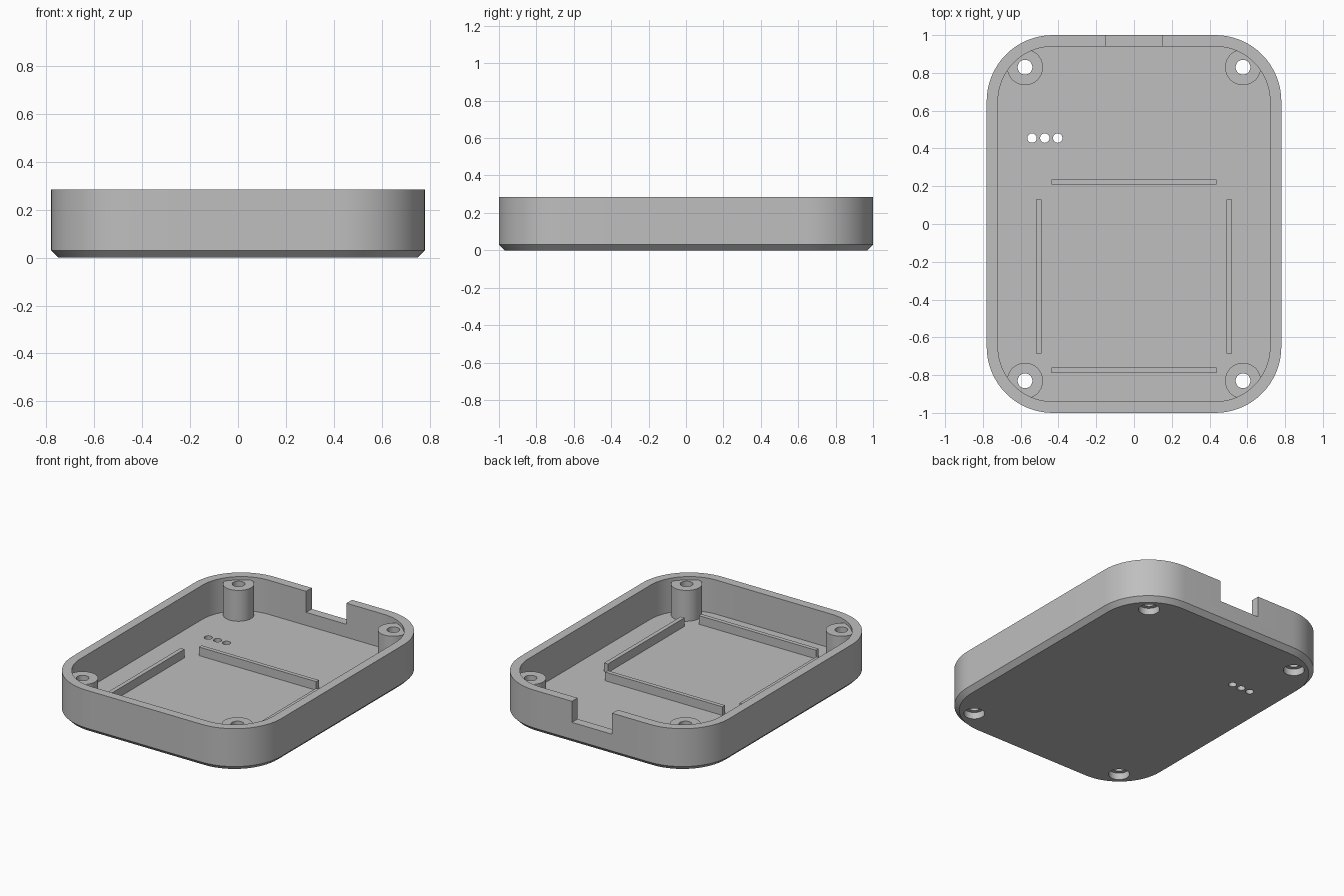
import bpy, bmesh, math
from mathutils import Matrix

if "Cube" in bpy.data.objects:
    bpy.data.objects.remove(bpy.data.objects["Cube"], do_unlink=True)

HALF_X, HALF_Y, HEIGHT = 0.78, 1.0, 0.285
RADIUS, WALL, FLOOR, CHAMFER = 0.35, 0.06, 0.055, 0.03
POST_X, POST_Y, POST_TOP = 0.577, 0.83, 0.263
CORNERS = [(sx * POST_X, sy * POST_Y) for sx in (-1, 1) for sy in (-1, 1)]

grey = bpy.data.materials.new("plain grey")
grey.use_nodes = True
colour = (0.52, 0.52, 0.52, 1)
grey.diffuse_color = colour
grey.node_tree.nodes["Principled BSDF"].inputs["Base Color"].default_value = colour


def finish(name, bm):
    bmesh.ops.recalc_face_normals(bm, faces=bm.faces)
    mesh = bpy.data.meshes.new(name)
    bm.to_mesh(mesh)
    bm.free()
    mesh.materials.append(grey)
    obj = bpy.data.objects.new(name, mesh)
    bpy.context.collection.objects.link(obj)
    return obj


def add_box(bm, x0, x1, y0, y1, z0, z1):
    place = Matrix.Translation(((x0 + x1) / 2, (y0 + y1) / 2, (z0 + z1) / 2))
    size = Matrix.Diagonal((x1 - x0, y1 - y0, z1 - z0, 1))
    bmesh.ops.create_cube(bm, size=1, matrix=place @ size)


def add_cylinder(bm, x, y, radius, z0, z1, sides=32):
    bmesh.ops.create_cone(bm, cap_ends=True, segments=sides, radius1=radius, radius2=radius,
                          depth=z1 - z0, matrix=Matrix.Translation((x, y, (z0 + z1) / 2)))


def rounded_ring(bm, inset, z, steps=16):
    """Rounded rectangle of vertices, offset inwards from the outer wall."""
    ring = []
    r = RADIUS - inset
    for quarter, (sx, sy) in enumerate(((1, 1), (-1, 1), (-1, -1), (1, -1))):
        for i in range(steps + 1):
            a = (quarter + i / steps) * math.pi / 2
            ring.append(bm.verts.new((sx * (HALF_X - RADIUS) + r * math.cos(a),
                                      sy * (HALF_Y - RADIUS) + r * math.sin(a), z)))
    return ring


def cut(obj, cutter):
    """Subtract the cutter and keep only the result."""
    cutter.hide_render = True
    mod = obj.modifiers.new("cut", 'BOOLEAN')
    mod.operation, mod.solver, mod.object = 'DIFFERENCE', 'EXACT', cutter
    graph = bpy.context.evaluated_depsgraph_get()
    mesh = bpy.data.meshes.new_from_object(obj.evaluated_get(graph))
    obj.modifiers.clear()
    obj.data = mesh


# Tray: chamfered base, outer wall, rim, inner wall, floor
bm = bmesh.new()
rings = [rounded_ring(bm, inset, z) for inset, z in (
    (CHAMFER, 0), (0, CHAMFER), (0, HEIGHT), (WALL, HEIGHT), (WALL, FLOOR))]
for low, high in zip(rings, rings[1:]):
    for i in range(len(low)):
        j = (i + 1) % len(low)
        bm.faces.new((low[i], low[j], high[j], high[i]))
bm.faces.new(rings[0])
bm.faces.new(rings[-1])
tray = finish("tray", bm)

# Corner screw posts
bm = bmesh.new()
for x, y in CORNERS:
    add_cylinder(bm, x, y, 0.095, FLOOR - 0.005, POST_TOP, 48)
posts = finish("screw_posts", bm)

# Cutter: rear cable notch and screw head recesses
bm = bmesh.new()
add_box(bm, -0.15, 0.15, HALF_Y - 0.15, HALF_Y + 0.1, 0.143, HEIGHT + 0.1)
for x, y in CORNERS:
    add_cylinder(bm, x, y, 0.064, -0.1, 0.045)
recess_cutter = finish("recess_cutter", bm)

# Cutter: screw shafts and the row of three small holes
bm = bmesh.new()
for x, y in CORNERS:
    add_cylinder(bm, x, y, 0.039, -0.1, HEIGHT + 0.1)
for i in range(3):
    add_cylinder(bm, -0.54 + 0.068 * i, 0.455, 0.025, -0.1, 0.15, 24)
hole_cutter = finish("hole_cutter", bm)

cut(tray, recess_cutter)
cut(tray, hole_cutter)
cut(posts, hole_cutter)
for helper in (recess_cutter, hole_cutter):
    bpy.data.objects.remove(helper, do_unlink=True)

# Four low ribs that hold the inner part in place
RIB_BASE, RIB_TOP = FLOOR - 0.005, 0.113
bm = bmesh.new()
for y in (0.222, -0.775):
    add_box(bm, -0.437, 0.437, y - 0.014, y + 0.014, RIB_BASE, RIB_TOP)
for x in (-0.505, 0.505):
    add_box(bm, x - 0.014, x + 0.014, -0.685, 0.13, RIB_BASE, RIB_TOP)
ribs = finish("locating_ribs", bm)

# Smooth the round walls, keep the edges sharp
bpy.ops.object.select_all(action='DESELECT')
for obj in (tray, posts):
    obj.select_set(True)
bpy.context.view_layer.objects.active = tray
bpy.ops.object.shade_smooth_by_angle(angle=math.radians(30))
